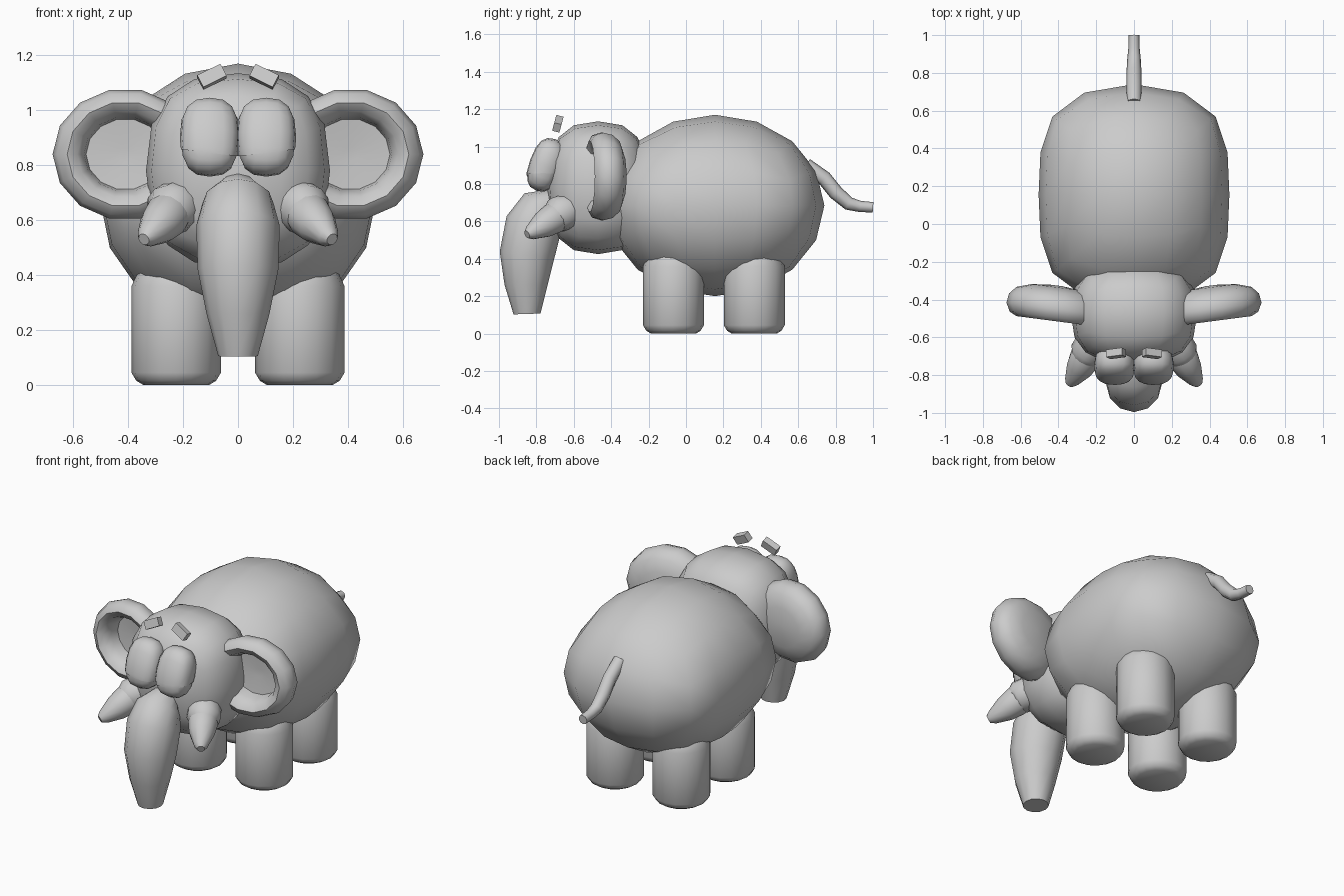
import bpy, bmesh, math
from mathutils import Vector, Matrix

default = bpy.data.objects.get("Cube")
if default:
    bpy.data.objects.remove(default, do_unlink=True)


def finish(name, bm, angle=50):
    """Turn a bmesh into a smooth-shaded object."""
    bmesh.ops.recalc_face_normals(bm, faces=bm.faces)
    mesh = bpy.data.meshes.new(name)
    bm.to_mesh(mesh)
    bm.free()
    obj = bpy.data.objects.new(name, mesh)
    bpy.context.collection.objects.link(obj)
    bpy.ops.object.select_all(action='DESELECT')
    obj.select_set(True)
    bpy.context.view_layer.objects.active = obj
    bpy.ops.object.shade_smooth_by_angle(angle=math.radians(angle))
    return obj


def blob(name, center, radii, shape=lambda v: v, tilt=0, cut=None):
    """Rounded cube-sphere, optionally reshaped, tilted and cut off below."""
    bm = bmesh.new()
    bmesh.ops.create_cube(bm, size=2)
    bmesh.ops.subdivide_edges(bm, edges=bm.edges[:], cuts=3, use_grid_fill=True)
    turn = Matrix.Rotation(math.radians(tilt), 3, 'X')
    for vert in bm.verts:
        unit = Vector([math.tan(c * math.pi / 4) for c in vert.co]).normalized()
        p = shape(unit)
        vert.co = turn @ Vector([a * b for a, b in zip(p, radii)]) + Vector(center)
    if cut:
        bmesh.ops.bisect_plane(bm, geom=bm.verts[:] + bm.edges[:] + bm.faces[:],
                               plane_co=cut[0], plane_no=cut[1], clear_inner=True)
    return finish(name, bm)


def skin(bm, rings):
    """Bridge successive rings of points and close both ends."""
    loops = [[bm.verts.new(p) for p in ring] for ring in rings]
    n = len(loops[0])
    for a, b in zip(loops, loops[1:]):
        for i in range(n):
            j = (i + 1) % n
            bm.faces.new((a[i], a[j], b[j], b[i]))
    bm.faces.new(loops[0])
    bm.faces.new(loops[-1])


def tube(name, path, sides=12):
    """Round tube through (x, y, z, radius) stations."""
    points = [Vector(p[:3]) for p in path]
    rings = []
    for i, p in enumerate(points):
        along = points[min(i + 1, len(points) - 1)] - points[max(i - 1, 0)]
        along.normalize()
        u = along.cross(Vector((0, 1, 0.01))).normalized()
        v = along.cross(u)
        r = path[i][3]
        rings.append([p + r * (u * math.cos(t) + v * math.sin(t))
                      for t in (math.tau * k / sides for k in range(sides))])
    bm = bmesh.new()
    skin(bm, rings)
    return finish(name, bm)


def widen_ends(v):
    return Vector((v.x * (1 + 0.42 * v.y ** 2), v.y, v.z))


def boxy(v):
    return Vector([math.copysign(abs(c) ** 0.78, c) for c in v])


def ear(name, side):
    """Dished ear: domed back, thick rounded rim, sunken front."""
    profile = [(0.1, 0.11), (0.5, 0.1), (0.8, 0.075), (0.95, 0.035), (1, -0.015),
               (0.94, -0.06), (0.8, -0.08), (0.66, -0.06), (0.57, -0.01),
               (0.54, 0.04), (0.1, 0.05)]
    rings = []
    for scale, depth in profile:
        ring = []
        for k in range(14):
            t = math.tau * k / 14
            x = 0.41 + 0.265 * scale * math.cos(t)
            z = 0.84 + 0.24 * scale * math.sin(t)
            ring.append((side * x, -0.43 + depth + 0.13 * (x - 0.45), z))
        rings.append(ring)
    bm = bmesh.new()
    skin(bm, rings)
    return finish(name, bm)


def brow(name, side):
    bm = bmesh.new()
    bmesh.ops.create_cube(bm, size=1)
    bm.transform(Matrix.Translation((side * 0.095, -0.685, 1.122))
                 @ Matrix.Rotation(math.radians(-15), 4, 'X')
                 @ Matrix.Rotation(math.radians(side * 27), 4, 'Y')
                 @ Matrix.Diagonal((0.095, 0.04, 0.05, 1)))
    return finish(name, bm, 30)


# Body and head
blob("body", (0, 0.155, 0.685), (0.505, 0.585, 0.485), widen_ends)
blob("head", (0, -0.47, 0.78), (0.335, 0.275, 0.355), boxy)

# Trunk
tube("trunk", [(0, -0.70, 0.70, 0.08), (0, -0.77, 0.66, 0.13), (0, -0.815, 0.58, 0.152),
               (0, -0.85, 0.42, 0.147), (0, -0.855, 0.26, 0.115), (0, -0.85, 0.105, 0.072)])

# Tail
tube("tail", [(0, 0.64, 0.90, 0.04), (0, 0.74, 0.83, 0.04), (0, 0.80, 0.755, 0.04),
              (0, 0.87, 0.695, 0.036), (0, 0.93, 0.68, 0.03), (0, 1.0, 0.675, 0.028)], 8)

# Paired parts
for label, s in (("left", 1), ("right", -1)):
    ear(label + "_ear", s)
    brow(label + "_brow", s)

    eye_center = (s * 0.103, -0.75, 0.9)
    blob(label + "_eye", eye_center, (0.105, 0.084, 0.145), boxy, -20)
    blob(label + "_eyelid", eye_center, (0.109, 0.088, 0.149), boxy, -20,
         cut=((s * 0.103, -0.75, 0.845), (-s * 0.12, 0, 1)))

    tube(label + "_tusk_socket", [(s * 0.18, -0.57, 0.67, 0.08), (s * 0.215, -0.63, 0.655, 0.095),
                                  (s * 0.25, -0.69, 0.635, 0.095), (s * 0.265, -0.715, 0.62, 0.07)])
    tube(label + "_tusk", [(s * 0.22, -0.64, 0.65, 0.07), (s * 0.26, -0.71, 0.615, 0.084),
                           (s * 0.29, -0.765, 0.58, 0.072), (s * 0.33, -0.83, 0.54, 0.04),
                           (s * 0.343, -0.85, 0.53, 0.022)])

    for place, y in (("front", -0.067), ("back", 0.365)):
        tube(f"{label}_{place}_leg", [(s * 0.225, y, z, r) for z, r in
                                      ((0, 0.12), (0.015, 0.145), (0.045, 0.163),
                                       (0.36, 0.163), (0.42, 0.135), (0.46, 0.09))], 16)
